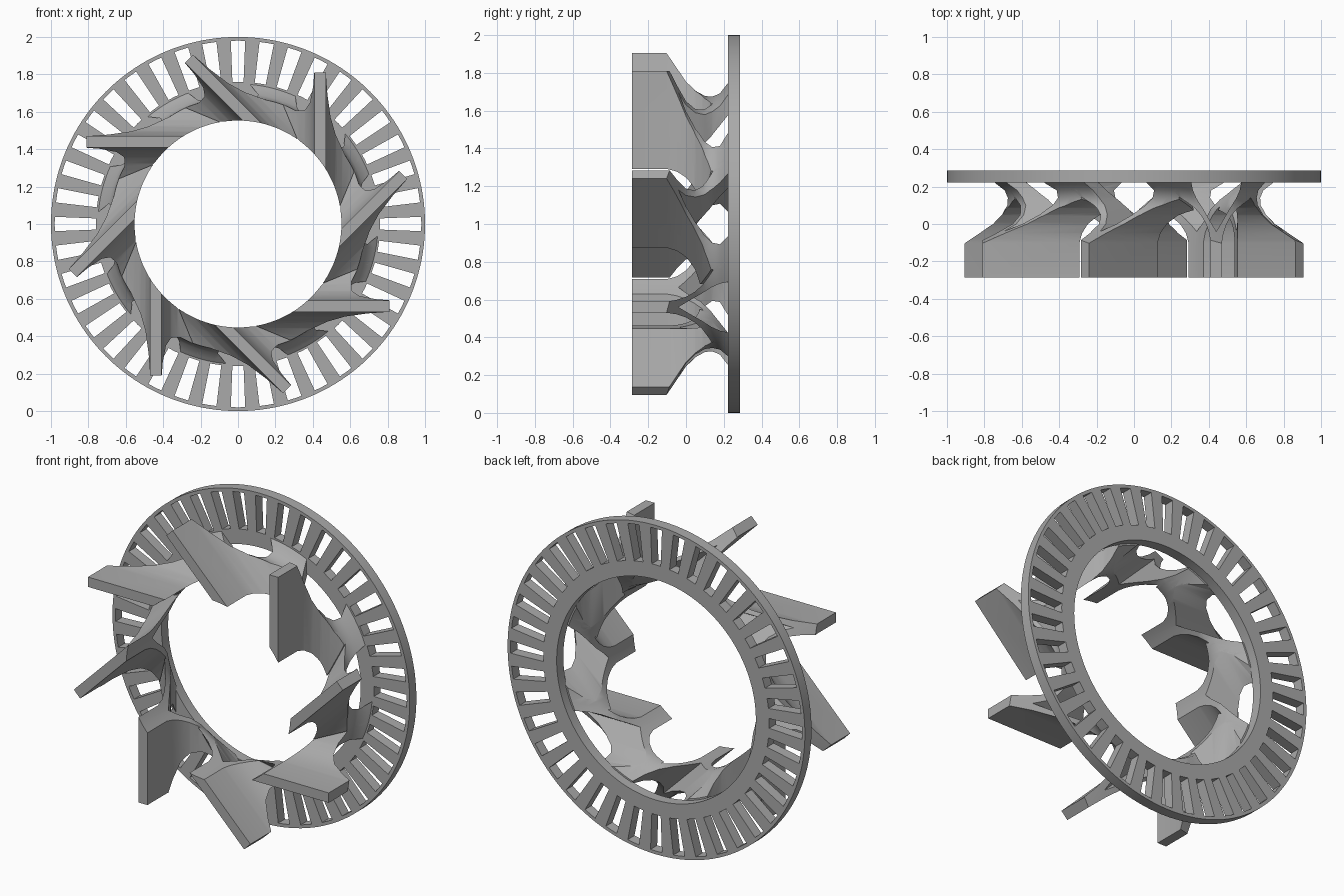
import bpy, bmesh, math
from mathutils import Matrix, Vector

cube = bpy.data.objects.get("Cube")
if cube:
    bpy.data.objects.remove(cube, do_unlink=True)

grey = bpy.data.materials.new("plain_grey")
grey.use_nodes = True
colour = (0.4, 0.4, 0.4, 1)
grey.diffuse_color = colour
grey.node_tree.nodes["Principled BSDF"].inputs["Base Color"].default_value = colour


def make_object(name, bm):
    bmesh.ops.recalc_face_normals(bm, faces=bm.faces)
    mesh = bpy.data.meshes.new(name)
    bm.to_mesh(mesh)
    bm.free()
    mesh.materials.append(grey)
    obj = bpy.data.objects.new(name, mesh)
    bpy.context.collection.objects.link(obj)
    return obj


def extrude(bm, faces, offset):
    new = bmesh.ops.extrude_face_region(bm, geom=faces)["geom"]
    verts = [v for v in new if isinstance(v, bmesh.types.BMVert)]
    bmesh.ops.translate(bm, verts=verts, vec=offset)


def smooth(obj):
    bpy.ops.object.select_all(action="DESELECT")
    obj.select_set(True)
    bpy.context.view_layer.objects.active = obj
    bpy.ops.object.shade_smooth_by_angle(angle=math.radians(30))


# Slotted ring: polar grid of cells with the slot cells left out
SLOTS, STEPS = 40, 4
radii = [0.67, 0.76, 0.98, 1.0]
count = SLOTS * STEPS
bm = bmesh.new()
rows = []
for r in radii:
    rows.append([bm.verts.new((r * math.cos(t), 0.222, r * math.sin(t)))
                 for t in ((i - 1) * math.tau / count for i in range(count))])
faces = []
for k in range(3):
    for i in range(count):
        if k == 1 and i % STEPS < 2:
            continue
        j = (i + 1) % count
        faces.append(bm.faces.new((rows[k][i], rows[k][j], rows[k + 1][j], rows[k + 1][i])))
extrude(bm, faces, (0, 0.064, 0))
ring = make_object("slotted_ring", bm)
ring.location.z = 1
smooth(ring)

# Trimming envelope: profile of (radius, depth) turned round the axis
inner = [(0.553, -0.4), (0.553, 0.08), (0.57, 0.13), (0.61, 0.18), (0.67, 0.24)]
outer = [(0.77, 0.24), (0.735, 0.21), (0.70, 0.18), (0.682, 0.14), (0.68, 0.1),
         (0.705, 0.05), (0.755, 0.0), (0.84, -0.05), (0.94, -0.105), (1.1, -0.105), (1.1, -0.4)]
bm = bmesh.new()
TURN = 144
loops = [[bm.verts.new((r * math.cos(t), y, r * math.sin(t))) for r, y in inner + outer]
         for t in (math.tau * i / TURN for i in range(TURN))]
for i in range(TURN):
    a, b = loops[i], loops[(i + 1) % TURN]
    for k in range(len(a)):
        m = (k + 1) % len(a)
        bm.faces.new((a[k], a[m], b[m], b[k]))
envelope = make_object("trim_envelope", bm)
envelope.hide_render = True

# Blade with forked legs: half profile (offset, depth), mirrored, extruded outwards
CENTRE = 0.44
half_outside = [(0.03, -0.285), (0.03, -0.1), (0.038, -0.05), (0.055, 0.0), (0.08, 0.045),
                (0.115, 0.085), (0.155, 0.115), (0.2, 0.145), (0.24, 0.19), (0.25, 0.23)]
half_arch = [(0.135, 0.23), (0.125, 0.18), (0.105, 0.135), (0.07, 0.08), (0.03, 0.01)]
right = half_outside + half_arch
left = [(-x, y) for x, y in reversed(right)]
bm = bmesh.new()
section = bm.faces.new([bm.verts.new((CENTRE + x, y, 0.05))
                        for x, y in right + [(0, -0.04)] + left])
extrude(bm, [section], (0, 0, 0.76))
bmesh.ops.recalc_face_normals(bm, faces=bm.faces)

# Trim the legs where they meet the neighbouring blades
trough = Vector((0.22, 0, 0.65))
normal = Vector((-math.cos(math.pi / 8), 0, -math.sin(math.pi / 8)))
turn = Matrix.Rotation(math.pi / 4, 3, "Y")
for point, out in ((trough, normal), (turn @ trough, -(turn @ normal))):
    cut = bmesh.ops.bisect_plane(bm, geom=bm.verts[:] + bm.edges[:] + bm.faces[:],
                                 plane_co=point + out * 0.015, plane_no=out, clear_outer=True)
    bmesh.ops.holes_fill(bm, edges=[e for e in bm.edges if e.is_boundary], sides=0)
blade = make_object("blade_1", bm)

trim = blade.modifiers.new("trim", "BOOLEAN")
trim.operation = "INTERSECT"
trim.solver = "EXACT"
trim.object = envelope
bpy.context.view_layer.update()
final = bpy.data.meshes.new_from_object(
    blade.evaluated_get(bpy.context.evaluated_depsgraph_get()))
blade.modifiers.clear()
blade.data = final
final.materials.clear()
final.materials.append(grey)
bpy.data.objects.remove(envelope, do_unlink=True)
smooth(blade)
blade.location.z = 1

# Eight blades round the ring
for i in range(1, 8):
    copy = blade.copy()
    copy.name = f"blade_{i + 1}"
    copy.rotation_euler.y = i * math.pi / 4
    bpy.context.collection.objects.link(copy)
